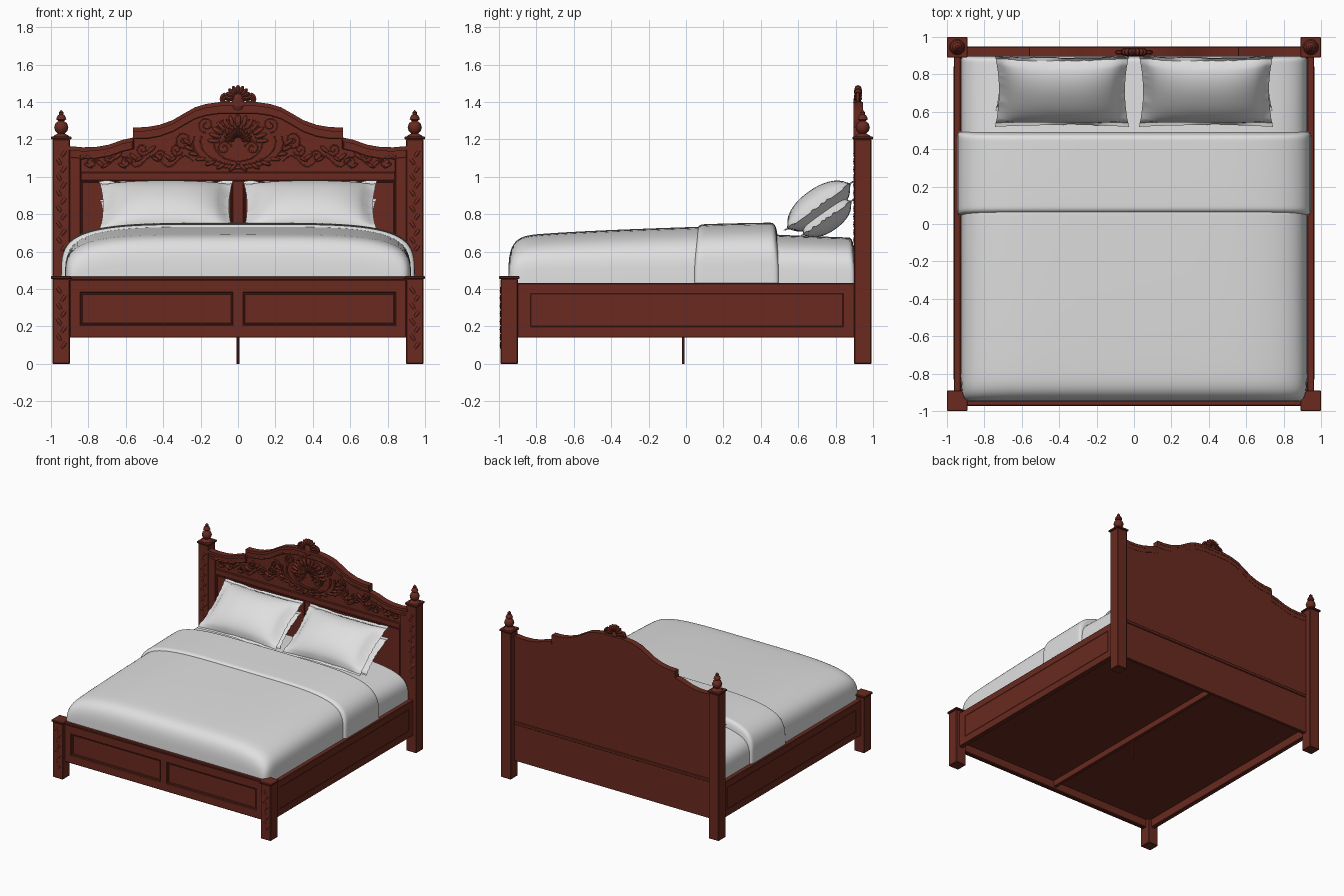
import bpy, bmesh, math
from mathutils import Matrix, Vector

cube = bpy.data.objects.get("Cube")
if cube:
    bpy.data.objects.remove(cube, do_unlink=True)


def material(name, rgb):
    m = bpy.data.materials.new(name)
    m.use_nodes = True
    m.diffuse_color = (*rgb, 1)
    bsdf = next(n for n in m.node_tree.nodes if n.type == 'BSDF_PRINCIPLED')
    bsdf.inputs["Base Color"].default_value = (*rgb, 1)
    bsdf.inputs["Roughness"].default_value = 0.6
    return m


WOOD = material("mahogany wood", (0.142, 0.023, 0.014))
LINEN = material("white linen", (0.74, 0.74, 0.74))


def finish(name, bm, mat, smooth=True):
    bmesh.ops.recalc_face_normals(bm, faces=bm.faces)
    me = bpy.data.meshes.new(name)
    bm.to_mesh(me)
    bm.free()
    return place(name, me, mat, smooth)


def place(name, data, mat, smooth=True):
    ob = bpy.data.objects.new(name, data)
    bpy.context.collection.objects.link(ob)
    data.materials.append(mat)
    bpy.ops.object.select_all(action='DESELECT')
    ob.select_set(True)
    bpy.context.view_layer.objects.active = ob
    if ob.type == 'CURVE':
        bpy.ops.object.convert(target='MESH')
    if smooth:
        bpy.ops.object.shade_smooth_by_angle(angle=math.radians(40))
    return ob


def boxes(name, spans, bevel=0.004):
    """One object from boxes given as (x0, x1, y0, y1, z0, z1)."""
    bm = bmesh.new()
    for x0, x1, y0, y1, z0, z1 in spans:
        mid = Vector((x0 + x1, y0 + y1, z0 + z1)) / 2
        size = Matrix.Diagonal((x1 - x0, y1 - y0, z1 - z0, 1))
        bmesh.ops.create_cube(bm, size=1, matrix=Matrix.Translation(mid) @ size)
    ob = finish(name, bm, WOOD, False)
    mod = ob.modifiers.new("soft_edges", 'BEVEL')
    mod.width, mod.segments = bevel, 1
    return ob


def tubes(name, paths, radius, closed=False):
    cu = bpy.data.curves.new(name, 'CURVE')
    cu.dimensions, cu.bevel_depth, cu.bevel_resolution = '3D', radius, 1
    cu.use_fill_caps = True
    for path in paths:
        sp = cu.splines.new('POLY')
        sp.points.add(len(path) - 1)
        for pt, co in zip(sp.points, path):
            pt.co = (*co, 1)
        sp.use_cyclic_u = closed
    return place(name, cu, WOOD)


def prism(name, outline, y0, y1):
    """Extrude an x-z outline from y0 to y1."""
    bm = bmesh.new()
    face = bm.faces.new([bm.verts.new((x, y0, z)) for x, z in outline])
    out = bmesh.ops.extrude_face_region(bm, geom=[face])
    moved = [v for v in out["geom"] if isinstance(v, bmesh.types.BMVert)]
    bmesh.ops.translate(bm, verts=moved, vec=(0, y1 - y0, 0))
    return finish(name, bm, WOOD)


def leaves(name, items, depth):
    """Flattened pods given as (x, y, z, angle, length, width)."""
    bm = bmesh.new()
    for x, y, z, a, ln, w in items:
        m = (Matrix.Translation((x, y, z)) @ Matrix.Rotation(-a, 4, 'Y')
             @ Matrix.Diagonal((ln, depth, w, 1)))
        bmesh.ops.create_uvsphere(bm, u_segments=8, v_segments=6, radius=1, matrix=m)
    return finish(name, bm, WOOD)


# Posts with square caps, plus turned finials on the head posts
C, H = 0.945, 0.046
for sx, side in ((1, "left"), (-1, "right")):
    for sy, top, end in ((1, 1.2, "head"), (-1, 0.455, "foot")):
        x, y = sx * C, sy * C
        boxes(f"{end}_post_{side}", [
            (x - H, x + H, y - H, y + H, 0, top),
            (x - 0.055, x + 0.055, y - 0.055, y + 0.055, top, top + 0.016)])
    turned = [(0.045, 1.213), (0.034, 1.224), (0.018, 1.232), (0.032, 1.245), (0.038, 1.265),
              (0.03, 1.288), (0.014, 1.298), (0.027, 1.308), (0.021, 1.325), (0.011, 1.334),
              (0.013, 1.345), (0.001, 1.358)]
    bm = bmesh.new()
    vs = [bm.verts.new((r, 0, z)) for r, z in turned]
    es = [bm.edges.new(p) for p in zip(vs, vs[1:])]
    bmesh.ops.spin(bm, geom=vs + es, axis=(0, 0, 1), cent=(0, 0, 0), steps=20, angle=math.tau)
    bmesh.ops.remove_doubles(bm, verts=bm.verts, dist=0.0005)
    bmesh.ops.translate(bm, verts=bm.verts, vec=(sx * C, C, 0))
    finish(f"finial_{side}", bm, WOOD)

# Headboard: arched board, raised frame and stepped top moulding
half = [(0, 1.4), (0.1, 1.4), (0.17, 1.39), (0.23, 1.372), (0.29, 1.338), (0.35, 1.303),
        (0.42, 1.278), (0.49, 1.266), (0.56, 1.264), (0.562, 1.21), (0.62, 1.197),
        (0.69, 1.172), (0.76, 1.16), (0.83, 1.158), (0.91, 1.165)]
arch = [(-x, z) for x, z in half[:0:-1]] + half
prism("headboard", [(-0.91, 0.14)] + arch + [(0.91, 0.14)], 0.918, 0.942)
for nm, drop, y0, y1 in (("top_moulding", 0.022, 0.896, 0.946), ("lower_moulding", 0.055, 0.906, 0.944)):
    low = [(x, z - drop) for x, z in reversed(arch)]
    prism(nm, arch + low, y0, y1)
tubes("arch_bead", [[(x, 0.908, z - 0.058) for x, z in arch]], 0.007)
boxes("headboard_frame", [
    (-0.91, -0.84, 0.904, 0.92, 0.14, 1.12), (0.84, 0.91, 0.904, 0.92, 0.14, 1.12),
    (-0.84, 0.84, 0.904, 0.92, 0.98, 1.025), (-0.03, 0.03, 0.904, 0.92, 0.43, 0.98)])
boxes("back_ledge", [(-0.9, 0.9, 0.935, 0.95, 0.44, 0.465)])


def rect(x0, x1, y, z0, z1):
    return [(x0, y, z0), (x1, y, z0), (x1, y, z1), (x0, y, z1)]


tubes("headboard_panel_beads", [rect(s * 0.035, s * 0.835, 0.915, 0.45, 0.975) for s in (1, -1)], 0.008, True)

# Footboard with two recessed panels
boxes("footboard", [
    (-0.9, 0.9, -0.95, -0.925, 0.14, 0.45), (-0.9, 0.9, -0.966, -0.948, 0.14, 0.21),
    (-0.9, 0.9, -0.966, -0.948, 0.38, 0.45), (-0.9, 0.9, -0.972, -0.92, 0.45, 0.468),
    (-0.03, 0.03, -0.966, -0.948, 0.2, 0.39), (-0.9, -0.84, -0.966, -0.948, 0.2, 0.39),
    (0.84, 0.9, -0.966, -0.948, 0.2, 0.39)])
tubes("footboard_panel_beads", [rect(s * 0.035, s * 0.835, -0.954, 0.215, 0.375) for s in (1, -1)], 0.006, True)

# Side rails with thin panel beads
for s, side in ((1, "left"), (-1, "right")):
    x0, x1 = sorted((s * 0.925, s * 0.963))
    boxes(f"side_rail_{side}", [(x0, x1, -0.91, 0.91, 0.14, 0.432)])
    x = s * 0.961
    tubes(f"side_rail_bead_{side}", [[(x, -0.83, 0.2), (x, 0.84, 0.2), (x, 0.84, 0.375), (x, -0.83, 0.375)]],
          0.004, True)

# Base, centre beam and support leg
boxes("bed_base", [(-0.927, 0.927, -0.93, 0.92, 0.205, 0.425)])
boxes("centre_beam", [(-0.014, 0.014, -0.927, 0.917, 0.155, 0.21)])
tubes("support_leg", [[(0, -0.015, 0), (0, -0.015, 0.16)]], 0.007)


# Carved scrollwork, mirrored about the centre
def spiral(cx, cz, r, turns, start, way):
    pts = []
    for i in range(25):
        t = i / 24
        a = start + way * turns * math.tau * t
        pts.append((cx + r * (1 - 0.8 * t) * math.cos(a), cz + r * (1 - 0.8 * t) * math.sin(a)))
    return pts


def bowl(w, bottom, height):
    return [(w * math.sin(a), bottom + height * (1 - math.cos(a)))
            for a in (i * 0.1 for i in range(19))]


lines = [bowl(0.24, 1.045, 0.14), bowl(0.2, 1.065, 0.125), bowl(0.13, 1.085, 0.1),
         [(0.24 + 0.58 * t / 30, 1.085 + 0.03 * math.sin(t * 0.7)) for t in range(31)],
         spiral(0.06, 1.265, 0.05, 1.5, 0, 1), spiral(0.17, 1.28, 0.045, 1.5, -1.5, 1),
         spiral(0.075, 1.155, 0.04, 1.4, 3, -1), spiral(0.29, 1.2, 0.05, 1.5, 4, 1)]
pods = []
for k in range(6):
    x = 0.33 + 0.09 * k
    way = (-1) ** k
    lift = 0.035 if k < 3 else 0.0
    lines.append(spiral(x, 1.095 + lift + 0.018 * way, 0.036, 1.4, 3.5, way))
    pods += [(x + 0.045, 1.09 + lift - 0.02 * way, 0.7 * way, 0.032, 0.011),
             (x + 0.02, 1.06 + lift, -0.5 * way, 0.025, 0.009)]
for k in range(7):
    a = 0.1 + k * 0.24
    pods += [(0.13 * math.cos(a), 1.18 + 0.12 * math.sin(a), a, 0.035, 0.012),
             (0.05 * math.cos(a), 1.19 + 0.05 * math.sin(a), a, 0.03, 0.008),
             (0.27 * math.sin(a), 1.19 - 0.14 * math.cos(a), a - 0.9, 0.03, 0.011)]
tubes("carved_scrolls", [[(s * x, 0.914, z) for x, z in ln] for ln in lines for s in (1, -1)], 0.0085)
leaves("carved_leaves", [(s * x, 0.914, z, a if s > 0 else math.pi - a, ln, w)
                         for x, z, a, ln, w in pods for s in (1, -1)], 0.012)

# Crest: tall fan of leaves with side curls
fan = [(0.04 * math.cos(a), 0.92, 1.42 + 0.04 * math.sin(a), a, 0.032, 0.014)
       for a in (math.pi * k / 8 for k in range(9))]
fan += [(0, 0.916, 1.4, math.pi / 2, 0.06, 0.035)]
leaves("crest_leaves", fan, 0.022)
tubes("crest_curls", [[(s * x, 0.918, z) for x, z in spiral(0.065, 1.415, 0.026, 1.4, 1.5, -1)]
                      for s in (1, -1)], 0.012)

# Low leaf trails on the post fronts
trail = []
for s in (1, -1):
    for y, z0, n in ((C - H, 0.62, 13), (-C - H, 0.1, 8)):
        for k in range(n):
            way = (-1) ** k
            trail.append((s * C + 0.012 * way, y, z0 + 0.042 * k, math.pi / 2 - 0.6 * way, 0.026, 0.009))
leaves("post_leaves", trail, 0.005)


# Bedding: rounded sections lofted along the length, rising fast then levelling
def bedding(name, width, y0, y1, z0, heights, round0, round1):
    n, steps, ring = 4.4, 48, 40
    bm = bmesh.new()
    rows = []
    for i in range(steps + 1):
        t = (1 - math.cos(math.pi * i / steps)) / 2
        y = y0 + (y1 - y0) * t
        e = max((y0 + round0 - y) / round0, (y - y1 + round1) / round1, 0)
        k = max(1 - min(e, 1) ** n, 0) ** (1 / n)
        h = (heights[0] + (heights[1] - heights[0]) * math.sqrt(t) - z0) * k
        w = width * (1 - 0.6 * min(round0, 0.15) * (1 - k))
        row = []
        for j in range(ring + 1):
            a = math.pi * j / ring
            c, s = math.cos(a), max(math.sin(a), 0)
            row.append(bm.verts.new((math.copysign(abs(c) ** (2 / n), c) * w, y, z0 + h * s ** (2 / n))))
        rows.append(row)
    for p, q in zip(rows, rows[1:]):
        for j in range(ring):
            bm.faces.new((p[j], p[j + 1], q[j + 1], q[j]))
        bm.faces.new((p[0], q[0], q[-1], p[-1]))
    return finish(name, bm, LINEN)


bedding("mattress", 0.925, 0, 0.9, 0.42, (0.735, 0.675), 0.05, 0.04)
bedding("duvet", 0.925, -0.95, 0.1, 0.42, (0.668, 0.734), 0.2, 0.05)
bedding("duvet_fold", 0.946, 0.045, 0.495, 0.43, (0.742, 0.756), 0.06, 0.06)


# Pillows: pinched cushions with a flat flange, leaning on the headboard
def pillow(name, cx, half_w, low, high, thick):
    low, high = Vector((0, *low)), Vector((0, *high))
    up = (high - low) / 2
    normal = Vector((0, -up.z, up.y)).normalized()
    n = 24
    bm = bmesh.new()
    for side in (1, -1):
        grid = []
        for i in range(n + 1):
            for j in range(n + 1):
                u, v = 2 * i / n - 1, 2 * j / n - 1
                a, b = min(abs(u) / 0.92, 1), min(abs(v) / 0.9, 1)
                puff = ((1 - a ** 2.6) * (1 - b ** 2.2)) ** 0.6 * thick + 0.004
                px = u * (1 - 0.06 * (1 - v * v)) * half_w
                pv = v * (1 - 0.05 * (1 - u * u))
                grid.append(bm.verts.new(Vector((cx + px, 0, 0)) + (low + high) / 2 + up * pv + normal * puff * side))
        for i in range(n):
            for j in range(n):
                k = i * (n + 1) + j
                bm.faces.new((grid[k], grid[k + 1], grid[k + n + 2], grid[k + n + 1]))
    bmesh.ops.remove_doubles(bm, verts=bm.verts, dist=0.0085)
    return finish(name, bm, LINEN)


for s, side in ((1, "left"), (-1, "right")):
    pillow(f"front_pillow_{side}", s * 0.385, 0.358, (0.522, 0.71), (0.897, 0.978), 0.09)
    pillow(f"back_pillow_{side}", s * 0.395, 0.345, (0.61, 0.68), (0.898, 0.88), 0.07)
